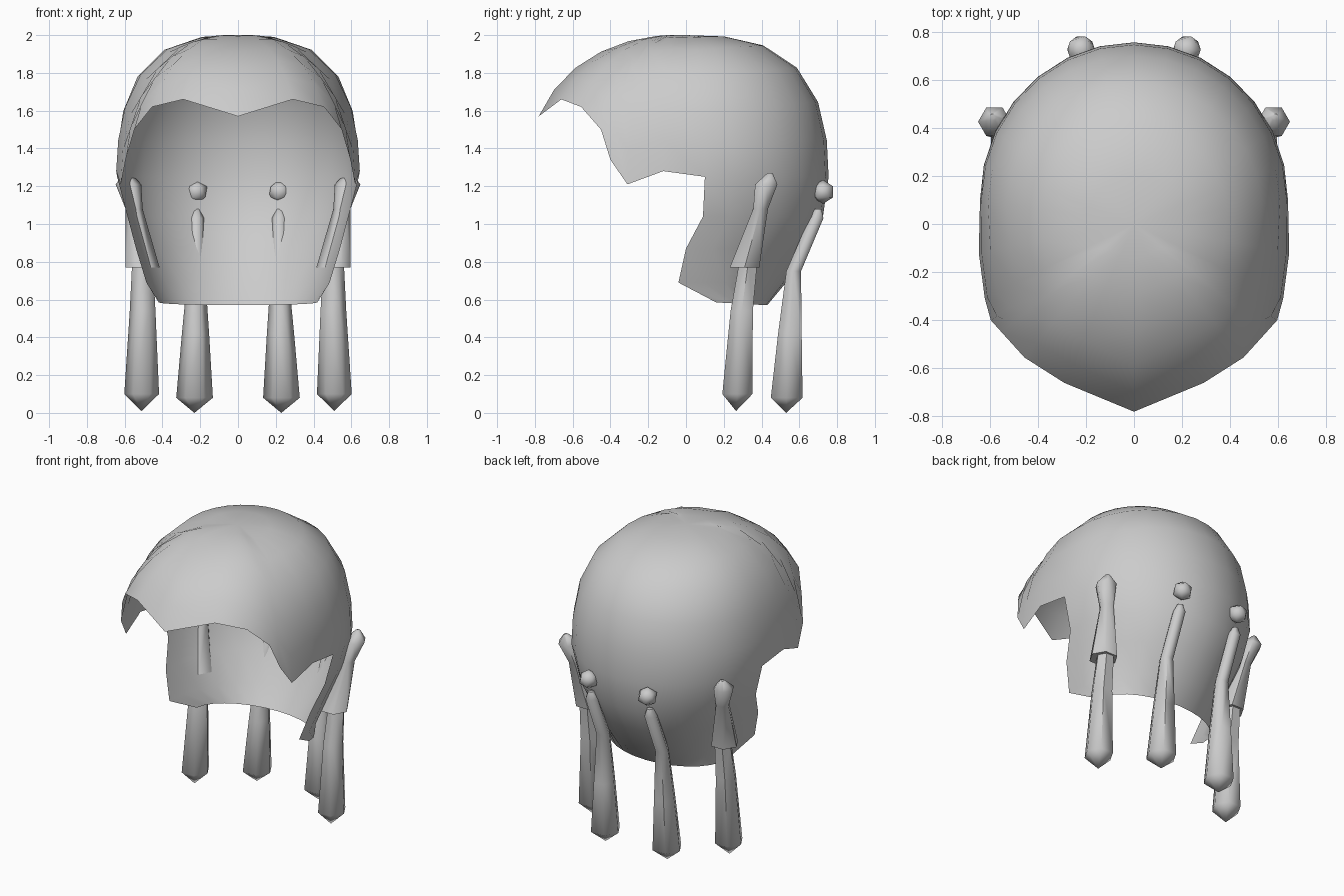
import bpy, bmesh, math
from mathutils import Vector

if "Cube" in bpy.data.objects:
    bpy.data.objects.remove(bpy.data.objects["Cube"])

grey = bpy.data.materials.new("hair_grey")
grey.diffuse_color = (0.6, 0.6, 0.6, 1)
grey.use_nodes = True
grey.node_tree.nodes["Principled BSDF"].inputs["Base Color"].default_value = grey.diffuse_color


def finish(name, bm, angle=180):
    me = bpy.data.meshes.new(name)
    bm.to_mesh(me)
    bm.free()
    ob = bpy.data.objects.new(name, me)
    bpy.context.collection.objects.link(ob)
    me.materials.append(grey)
    bpy.ops.object.select_all(action='DESELECT')
    ob.select_set(True)
    bpy.context.view_layer.objects.active = ob
    bpy.ops.object.shade_smooth_by_angle(angle=math.radians(angle))
    return ob


# ---- Hair cap: rounded dome above, narrowing nape below ----
CENTRE = Vector((0, 0, 1.2))


def dome_radius(d):
    """Distance from the head centre to the dome along direction d."""
    front = d.y < 0
    b, p, q = (0.846, 2.3, 2.3) if front else (0.755, 2.8, 2.1)
    # ease the vertical roundness from front to back
    k = min(1, abs(d.y) / 0.4) if front else 0
    if front:
        p = 2.8 - 0.5 * k
    flat = (abs(d.x) / 0.65) ** q + (abs(d.y) / b) ** q
    return (flat ** (p / q) + (abs(d.z) / 0.8) ** p) ** (-1 / p)


BACK = 7   # columns from the ear to the back centre


def nape_row(x, y0, y1, z0, z1):
    row = []
    for i in range(BACK + 1):
        t = i / BACK * math.pi / 2
        row.append(Vector((x * math.cos(t) if i < BACK else 0,
                           y0 + (y1 - y0) * math.sin(t),
                           z0 + (z1 - z0) * math.sin(t))))
    return row


# Hairline from the centre peak round to the ear
hairline = [Vector(v) for v in (
    (0, -0.78, 1.57), (0.29, -0.66, 1.66), (0.455, -0.555, 1.62),
    (0.55, -0.45, 1.5), (0.595, -0.40, 1.34), (0.62, -0.31, 1.21),
    (0.645, -0.12, 1.28))]
# Rows from the ear down to the neck: half width, front y, back y, z
nape = [nape_row(*r) for r in (
    (0.64, 0.10, 0.755, 1.25, 1.25), (0.585, 0.09, 0.725, 1.04, 1.04),
    (0.54, 0.00, 0.64, 0.87, 0.87), (0.485, -0.04, 0.53, 0.69, 0.69),
    (0.42, 0.16, 0.43, 0.585, 0.57))]

bm = bmesh.new()
rim = hairline + nape[0]
LEVELS = 6
up = Vector((0, 0, 1))
crown = bm.verts.new((0, 0, 2))
columns = []
for pt in rim:
    d0 = (pt - CENTRE).normalized()
    ratio = (pt - CENTRE).length / dome_radius(d0)
    col = []
    for j in range(1, LEVELS + 1):
        t = j / LEVELS
        d = up.slerp(d0, t)
        r = dome_radius(d) * (1 + (ratio - 1) * t)
        col.append(bm.verts.new(CENTRE + d * r))
    columns.append(col)
for a, b in zip(columns, columns[1:]):
    bm.faces.new((crown, a[0], b[0]))
    for j in range(LEVELS - 1):
        bm.faces.new((a[j], a[j + 1], b[j + 1], b[j]))
# Nape continues below the ear ring
prev = [c[-1] for c in columns[len(hairline):]]
for row in nape[1:]:
    cur = [bm.verts.new(p) for p in row]
    for i in range(BACK):
        bm.faces.new((prev[i], cur[i], cur[i + 1], prev[i + 1]))
    prev = cur
# Mirror to the other half and weld the centre seam
geom = bm.verts[:] + bm.edges[:] + bm.faces[:]
dup = bmesh.ops.duplicate(bm, geom=geom)["geom"]
for e in dup:
    if isinstance(e, bmesh.types.BMVert):
        e.co.x = -e.co.x
bmesh.ops.reverse_faces(bm, faces=[f for f in dup if isinstance(f, bmesh.types.BMFace)])
bmesh.ops.remove_doubles(bm, verts=bm.verts[:], dist=0.001)
bmesh.ops.recalc_face_normals(bm, faces=bm.faces[:])
if sum(f.normal.dot(f.calc_center_median() - CENTRE) for f in bm.faces) < 0:
    bmesh.ops.reverse_faces(bm, faces=bm.faces[:])
finish("hair_cap", bm)


# ---- Braids: six-sided tapered locks ----
def lock(name, side, path, sides=6):
    """path rows: x, y, z, radius"""
    bm = bmesh.new()
    rings = []
    for x, y, z, r in path:
        rings.append([bm.verts.new((side * (x + r * math.cos(a)), y + r * math.sin(a), z))
                      for a in (2 * math.pi * i / sides for i in range(sides))])
    for a, b in zip(rings, rings[1:]):
        for i in range(sides):
            k = (i + 1) % sides
            bm.faces.new((a[i], a[k], b[k], b[i]))
    bm.faces.new(rings[0])
    bm.faces.new(rings[-1])
    bmesh.ops.remove_doubles(bm, verts=bm.verts[:], dist=0.004)
    bmesh.ops.recalc_face_normals(bm, faces=bm.faces[:])
    finish(name, bm, 60)


for side, tag in ((-1, "left"), (1, "right")):
    lock("side_braid_upper_" + tag, side, [
        (0.585, 0.445, 1.27, 0.015), (0.58, 0.425, 1.21, 0.068),
        (0.55, 0.395, 1.08, 0.045), (0.505, 0.31, 0.77, 0.09)])
    lock("side_braid_lower_" + tag, side, [
        (0.505, 0.33, 0.80, 0.055), (0.505, 0.295, 0.54, 0.068),
        (0.51, 0.272, 0.10, 0.092), (0.51, 0.265, 0.01, 0.001)])
    lock("back_braid_" + tag, side, [
        (0.22, 0.70, 1.08, 0.02), (0.22, 0.69, 1.03, 0.043),
        (0.22, 0.57, 0.75, 0.045), (0.225, 0.55, 0.42, 0.072),
        (0.23, 0.533, 0.08, 0.097), (0.23, 0.53, 0.0, 0.001)])
    # Bead tying the back braid
    bm = bmesh.new()
    bmesh.ops.create_icosphere(bm, subdivisions=1, radius=0.064)
    bmesh.ops.translate(bm, verts=bm.verts[:], vec=(side * 0.22, 0.725, 1.17))
    finish("back_bead_" + tag, bm, 60)
